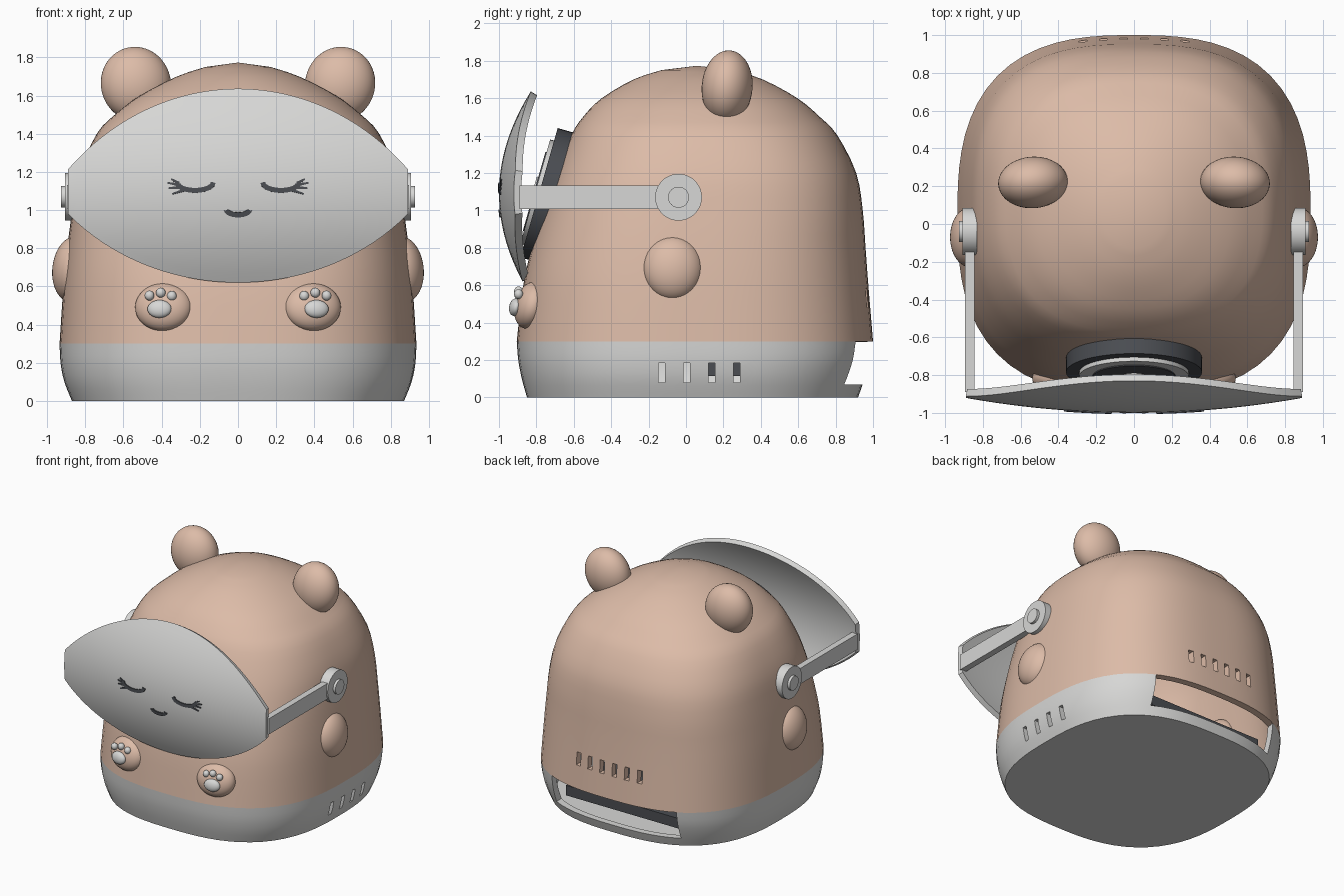
import bpy, bmesh, math
from math import sin, cos, pi, radians
from mathutils import Matrix, Vector, Euler

if "Cube" in bpy.data.objects:
    bpy.data.objects.remove(bpy.data.objects["Cube"], do_unlink=True)


def material(name, r, g, b):
    m = bpy.data.materials.new(name)
    m.use_nodes = True
    m.diffuse_color = (r, g, b, 1)
    m.node_tree.nodes["Principled BSDF"].inputs["Base Color"].default_value = (r, g, b, 1)
    return m


TAN = material("warm tan", 0.72, 0.50, 0.39)
GREY = material("light grey", 0.68, 0.68, 0.67)
DARK = material("charcoal", 0.07, 0.075, 0.085)


def finish(name, bm, mat, angle=35):
    mesh = bpy.data.meshes.new(name)
    bm.to_mesh(mesh)
    bm.free()
    ob = bpy.data.objects.new(name, mesh)
    bpy.context.collection.objects.link(ob)
    mesh.materials.append(mat)
    smooth(ob, angle)
    return ob


def smooth(ob, angle=35):
    for o in bpy.context.selected_objects:
        o.select_set(False)
    ob.select_set(True)
    bpy.context.view_layer.objects.active = ob
    bpy.ops.object.shade_smooth_by_angle(angle=radians(angle))


def bake(ob):
    """Apply the modifiers, then shade the result again."""
    dg = bpy.context.evaluated_depsgraph_get()
    ob.data = bpy.data.meshes.new_from_object(ob.evaluated_get(dg))
    ob.modifiers.clear()
    smooth(ob)


def solidify(ob, thickness, offset=-1):
    mod = ob.modifiers.new("thickness", "SOLIDIFY")
    mod.thickness, mod.offset, mod.use_even_offset = thickness, offset, True
    bake(ob)


def boxes(name, specs, mat):
    """Each spec is a centre and a size."""
    bm = bmesh.new()
    for c, s in specs:
        bmesh.ops.create_cube(bm, size=1, matrix=Matrix.LocRotScale(Vector(c), None, Vector(s)))
    return finish(name, bm, mat)


def ellipsoid(name, centre, radii, mat, rot=(0, 0, 0)):
    bm = bmesh.new()
    e = Euler([radians(a) for a in rot])
    bmesh.ops.create_uvsphere(bm, u_segments=40, v_segments=24, radius=1,
                              matrix=Matrix.LocRotScale(Vector(centre), e, Vector(radii)))
    return finish(name, bm, mat, 60)


def cylinder(name, centre, radius, depth, rot, mat):
    bm = bmesh.new()
    e = Euler([radians(a) for a in rot])
    bmesh.ops.create_cone(bm, cap_ends=True, segments=48, radius1=radius, radius2=radius,
                          depth=depth, matrix=Matrix.LocRotScale(Vector(centre), e, None))
    return finish(name, bm, mat)


def cut(ob, specs):
    cutter = boxes("cutter", specs, DARK)
    mod = ob.modifiers.new("cut", "BOOLEAN")
    mod.operation, mod.solver, mod.object = "DIFFERENCE", "EXACT", cutter
    bake(ob)
    bpy.data.objects.remove(cutter, do_unlink=True)


# Body profile: height, half width, front y, back y, squareness
PROFILE = [(0, .87, -.85, .92, 2.7), (.1, .91, -.878, .955, 2.7), (.2, .93, -.897, .985, 2.7),
           (.3, .935, -.905, 1, 2.7), (.6, .915, -.87, .975, 2.7), (.8, .895, -.825, .96, 2.7),
           (1, .868, -.765, .945, 2.7), (1.2, .83, -.70, .91, 2.6), (1.4, .74, -.615, .81, 2.5),
           (1.5, .645, -.55, .715, 2.4), (1.6, .515, -.45, .595, 2.3), (1.7, .32, -.28, .41, 2.1),
           (1.75, .17, -.13, .25, 2)]


def loft(name, rows, mat, bottom=False, pole=None, n=72):
    bm = bmesh.new()
    rings = []
    for z, hx, yf, yb, p in rows:
        mid, hy = (yf + yb) / 2, (yb - yf) / 2
        ring = []
        for i in range(n):
            c, s = cos(2 * pi * i / n), sin(2 * pi * i / n)
            r = (abs(c) ** p + abs(s) ** p) ** (-1 / p)
            ring.append(bm.verts.new((hx * c * r, mid + hy * s * r, z)))
        rings.append(ring)
    for a, b in zip(rings, rings[1:]):
        for i in range(n):
            j = (i + 1) % n
            bm.faces.new((a[i], a[j], b[j], b[i]))
    if bottom:
        bm.faces.new(rings[0][::-1])
    if pole:
        tip = bm.verts.new(pole)
        for i in range(n):
            bm.faces.new((rings[-1][i], rings[-1][(i + 1) % n], tip))
    return finish(name, bm, mat)


def refine(rows, steps=3):
    """Catmull-Rom subdivision of the profile rows."""
    out = []
    for k in range(len(rows) - 1):
        q = [rows[max(0, min(len(rows) - 1, k + d))] for d in (-1, 0, 1, 2)]
        for t in (i / steps for i in range(steps)):
            out.append([b + t * (c - a) / 2 + t * t * (a - 2.5 * b + 2 * c - d / 2)
                        + t ** 3 * (1.5 * (b - c) + (d - a) / 2) for a, b, c, d in zip(*q)])
    return out + [rows[-1]]


# Hollow base with side vents and a back opening
base = loft("base", refine(PROFILE[:4]), GREY, bottom=True)
solidify(base, .05)
cut(base, [((0, .95, .22), (1.1, .7, .3))])
cut(base, [((.9, -.13 + .134 * i, .132), (.3, .036, .105)) for i in range(4)])

# Hollow upper shell with a row of back vents
shell = loft("shell", refine(PROFILE[3:]), TAN, pole=(0, .06, 1.773))
solidify(shell, .05)
cut(shell, [((.108 * (i - 2.5), .95, .53), (.04, .3, .1)) for i in range(6)])
boxes("inner_block", [((0, .45, .155), (1, .7, .08))], DARK)

# Round window on the front of the shell
TILT = radians(16)
for name, radius, lift, mat in (("window_rim", .36, 0, DARK), ("window_ring", .29, .022, GREY),
                                ("window_pane", .22, .028, DARK), ("window_centre", .08, .036, GREY)):
    d = lift - .06
    cylinder(name, (0, -.785 - d * cos(TILT), 1.094 + d * sin(TILT)), radius, .12, (74, 0, 0), mat)


# Curved visor
def visor_y(x, z):
    return -1 + .1 * x * x + .57 * (z - 1.09) ** 2


bm = bmesh.new()
NX, NZ = 40, 20
grid = []
for i in range(NX + 1):
    x = .89 * (2 * i / NX - 1)
    half = .508 - 1.21 + math.sqrt(1.21 ** 2 - x * x)
    mid = 1.128 - .04 * x * x
    zs = [mid + half * (2 * j / NZ - 1) for j in range(NZ + 1)]
    grid.append([bm.verts.new((x, visor_y(x, z), z)) for z in zs])
for a, b in zip(grid, grid[1:]):
    for j in range(NZ):
        bm.faces.new((a[j], b[j], b[j + 1], a[j + 1]))
solidify(finish("visor", bm, GREY), .04)


# Painted face plates on the visor
def ribbon(name, pts, widths):
    bm = bmesh.new()
    rows = []
    for k, (x, z) in enumerate(pts):
        (x0, z0), (x1, z1) = pts[max(k - 1, 0)], pts[min(k + 1, len(pts) - 1)]
        d = Vector((x1 - x0, z1 - z0)).normalized() * widths[k] / 2
        ends = [(x - d.y, z + d.x), (x + d.y, z - d.x)]
        rows.append([bm.verts.new((u, visor_y(u, v) - .003, v)) for u, v in ends])
    for a, b in zip(rows, rows[1:]):
        bm.faces.new((a[0], a[1], b[1], b[0]))
    solidify(finish(name, bm, DARK), .008, 0)


def arc(cx, cz, rx, rz, n=12):
    return [(cx - rx * cos(pi * i / n), cz - rz * sin(pi * i / n)) for i in range(n + 1)]


ribbon("mouth", arc(0, 1.0, .06, .025), [.026] * 13)
for side, s in (("left", 1), ("right", -1)):
    ribbon(side + "_eye", [(s * x, z) for x, z in arc(.225, 1.145, .095, .042)], [.026] * 13)
    for i, (x, z, u, v) in enumerate(((.265, 1.11, .345, 1.085), (.29, 1.12, .365, 1.115),
                                      (.3, 1.13, .37, 1.143), (.31, 1.14, .35, 1.163))):
        ribbon(f"{side}_lash_{i + 1}", [(s * x, z), (s * u, v)], [.018, .008])

    # Hinge arm
    boxes(side + "_visor_arm", [((s * .87, -.47, 1.07), (.05, .84, .125))], GREY)
    cylinder(side + "_hinge", (s * .87, -.04, 1.07), .125, .075, (0, 90, 0), GREY)
    cylinder(side + "_hinge_cap", (s * .89, -.04, 1.07), .056, .075, (0, 90, 0), GREY)

    # Ear, hand and foot
    ellipsoid(side + "_ear", (s * .535, .22, 1.66), (.184, .136, .196), TAN, (-5, s * 12, s * -5))
    ellipsoid(side + "_hand", (s * .865, -.07, .69), (.108, .16, .172), TAN, (0, s * -6, 0))
    ellipsoid(side + "_foot", (s * .39, -.83, .492), (.15, .085, .128), TAN, (-15, 0, s * 8))

    # Foot pads
    ellipsoid(side + "_pad", (s * .412, -.915, .482), (.063, .03, .047), GREY, (-10, 0, s * 8))
    for i, (x, z) in enumerate(((.347, .55), (.405, .567), (.464, .552))):
        ellipsoid(f"{side}_toe_{i + 1}", (s * x, -.895, z), (.025, .024, .026), GREY)
